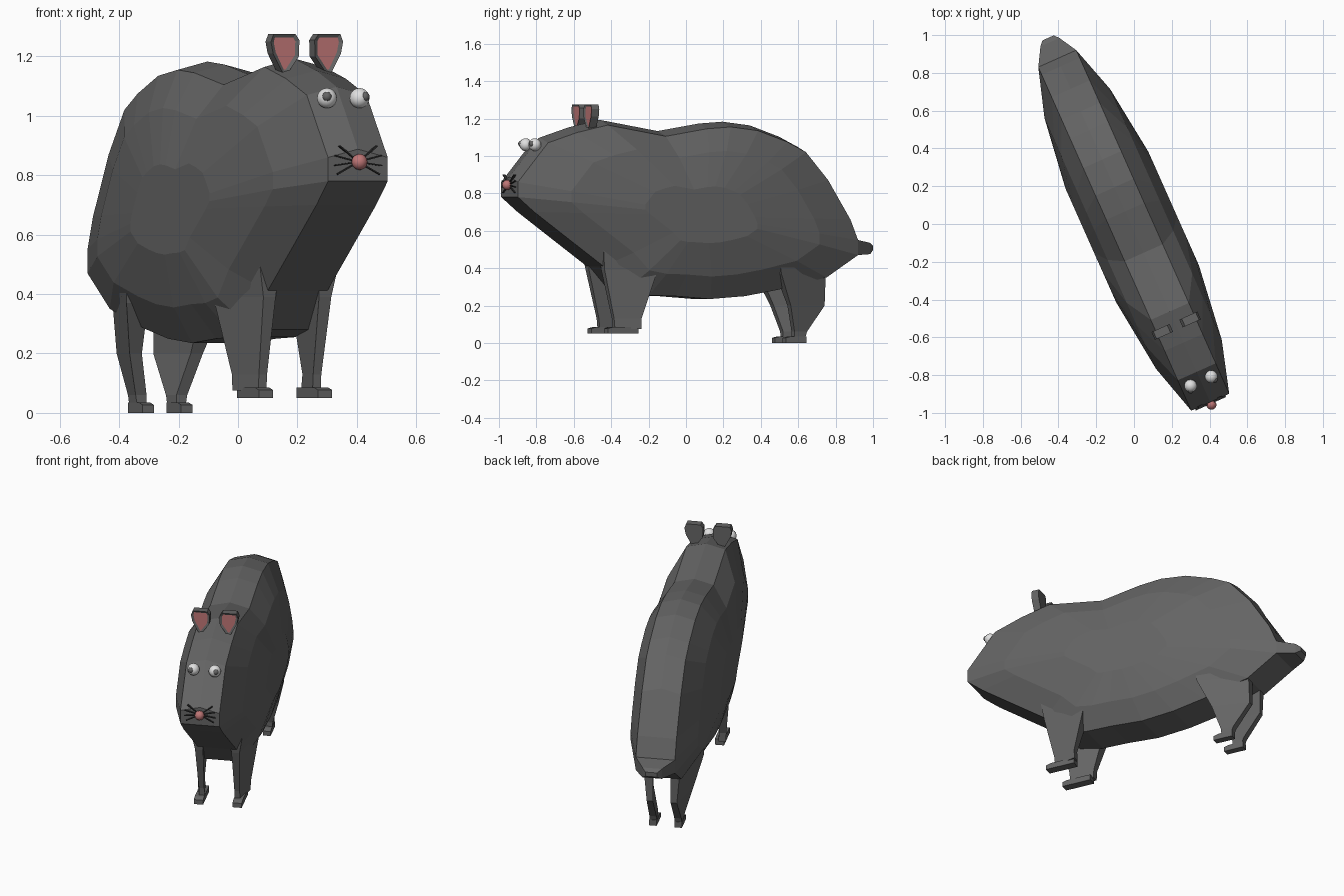
import bpy, bmesh, math
from mathutils import Matrix, Vector

if "Cube" in bpy.data.objects:
    bpy.data.objects.remove(bpy.data.objects["Cube"], do_unlink=True)

# The animal stands turned about z; parts use (v sideways, u forward, z up)
PLACE = Matrix.Rotation(math.radians(24), 4, 'Z') @ Matrix.Translation((-0.015, 0, 0))


def material(name, color):
    m = bpy.data.materials.new(name)
    m.use_nodes = True
    m.diffuse_color = (*color, 1)
    m.node_tree.nodes["Principled BSDF"].inputs["Base Color"].default_value = (*color, 1)
    return m


FUR = material("grey fur", (0.13, 0.13, 0.13))
PINK = material("pink skin", (0.52, 0.18, 0.18))
WHITE = material("eye white", (0.75, 0.75, 0.75))
DARK = material("dark whisker", (0.03, 0.03, 0.03))


def P(v, u, z):
    return Vector((v, -u, z))


def finish(name, bm, mats, smooth=False):
    bmesh.ops.recalc_face_normals(bm, faces=bm.faces)
    bm.transform(PLACE)
    me = bpy.data.meshes.new(name)
    bm.to_mesh(me)
    bm.free()
    for m in mats:
        me.materials.append(m)
    for p in me.polygons:
        p.use_smooth = smooth
    ob = bpy.data.objects.new(name, me)
    bpy.context.collection.objects.link(ob)
    return ob


def loft(name, rings, mat):
    """Skin a list of equal closed rings and cap both ends."""
    bm = bmesh.new()
    vs = [[bm.verts.new(p) for p in r] for r in rings]
    n = len(vs[0])
    for a, b in zip(vs, vs[1:]):
        for i in range(n):
            j = (i + 1) % n
            bm.faces.new((a[i], a[j], b[j], b[i]))
    bm.faces.new(vs[0])
    bm.faces.new(vs[-1])
    return finish(name, bm, [mat])


def ball(name, centre, radius, mat):
    bm = bmesh.new()
    bmesh.ops.create_uvsphere(bm, u_segments=14, v_segments=10, radius=radius,
                              matrix=Matrix.Translation(centre))
    return finish(name, bm, [mat], True)


# Body: side profile (u, z), skinned as shrinking rings toward each flank
PROFILE = [(1.026, .78), (1.026, .86), (.85, 1.07), (.68, 1.125), (.5, 1.165),
           (.16, 1.105), (-.08, 1.145), (-.22, 1.155), (-.38, 1.135), (-.55, 1.075),
           (-.66, 1.02), (-.79, .87), (-.92, .66), (-.965, .55), (-.965, .47),
           (-.78, .35), (-.5, .285), (-.3, .25), (-.1, .235), (.1, .25), (.26, .255),
           (.4, .28), (.525, .41), (.735, .56), (.93, .70)]


def body_ring(v, scale):
    ring = []
    for i, (u, z) in enumerate(PROFILE):
        ridge = 0.028 if v == 0 and 1 <= i <= 11 else 0
        ring.append(P(v, u * scale, 0.68 + (z - 0.68) * scale + ridge))
    return ring


loft("body", [body_ring(v, s) for v, s in
              ((-.24, .33), (-.19, .73), (-.11, 1), (0, 1), (.11, 1), (.19, .73), (.24, .33))], FUR)

# Tail: flat tapering stub
loft("tail", [[P(-w, u, a), P(w, u, a), P(w, u, b), P(-w, u, b)]
              for u, w, a, b in ((-.94, .11, .465, .555), (-.965, .11, .47, .55),
                                 (-1.06, .055, .475, .535), (-1.085, .033, .495, .52))], FUR)

# Leg sections: z, back u, back v in, back v out, front u, front v in, front v out
FRONT = [(.50, .22, .09, .19, .54, .07, .145), (.39, .24, .10, .183, .525, .08, .125),
         (.13, .32, .11, .15, .465, .085, .115), (.075, .32, .105, .148, .46, .085, .115)]
REAR = [(.50, -.80, .05, .14, -.47, .09, .185), (.37, -.78, .05, .10, -.485, .10, .18),
        (.20, -.78, .05, .085, -.56, .09, .135), (.06, -.675, .05, .09, -.60, .055, .095),
        (.03, -.665, .05, .09, -.60, .055, .09)]


def leg(name, sections, side):
    loft(name, [[P(side * bi, ub, z), P(side * bo, ub, z), P(side * fo, uf, z), P(side * fi, uf, z)]
                for z, ub, bi, bo, uf, fi, fo in sections], FUR)


def foot(name, side, v0, v1, u0, u1, z0, z1):
    # wedge with a slightly lower toe
    loft(name, [[P(side * v0, u, z0), P(side * v1, u, z0), P(side * v1, u, t), P(side * v0, u, t)]
                for u, t in ((u0, z1), (u1 - .03, z1), (u1, z1 - .008))], FUR)


# Ear outline (v, z) around its own middle
EAR = [(-.052, 1.255), (-.038, 1.275), (.043, 1.275), (.053, 1.25), (.045, 1.21),
       (.01, 1.145), (-.01, 1.145), (-.05, 1.2)]


def ear(name, side):
    bm = bmesh.new()
    front = [bm.verts.new(P(side * (.08 + v), .605, z)) for v, z in EAR]
    back = [bm.verts.new(P(side * (.08 + v), .56, z)) for v, z in EAR]
    n = len(EAR)
    for i in range(n):
        j = (i + 1) % n
        bm.faces.new((front[i], front[j], back[j], back[i]))
    face = bm.faces.new(front)
    bm.faces.new(back)
    bmesh.ops.recalc_face_normals(bm, faces=bm.faces)
    # pink hollow set into the front face
    bmesh.ops.inset_region(bm, faces=[face], thickness=0.013, depth=-0.006)
    face.material_index = 1
    finish(name, bm, [FUR, PINK])


def whisker(name, side, angle):
    c, s = math.cos(math.radians(angle)), math.sin(math.radians(angle))
    w = 0.0022
    loft(name, [[P(side * (r * c - k * s * w), u, .845 + r * s + k * c * w)
                 for k, u in ((-1, 1.02), (1, 1.02), (1, 1.035), (-1, 1.035))]
                for r in (.025, .088)], DARK)


for label, side in (("right", -1), ("left", 1)):
    leg("front_leg_" + label, FRONT, side)
    leg("rear_leg_" + label, REAR, side)
    foot("front_foot_" + label, side, .083, .135, .33, .51, .05, .085)
    foot("rear_foot_" + label, side, .05, .092, -.67, -.55, .0, .035)
    ear("ear_" + label, side)
    # Eye with a pupil turned outward
    eye = P(side * .06, .905, 1.06)
    ball("eye_" + label, eye, .034, WHITE)
    ball("pupil_" + label, eye + P(side * .40, .90, .2) * .024, .0165, FUR)
    for i, angle in enumerate((38, 14, -8, -28)):
        whisker(f"whisker_{label}_{i + 1}", side, angle)

ball("nose", P(0, 1.04, .845), .027, PINK)
